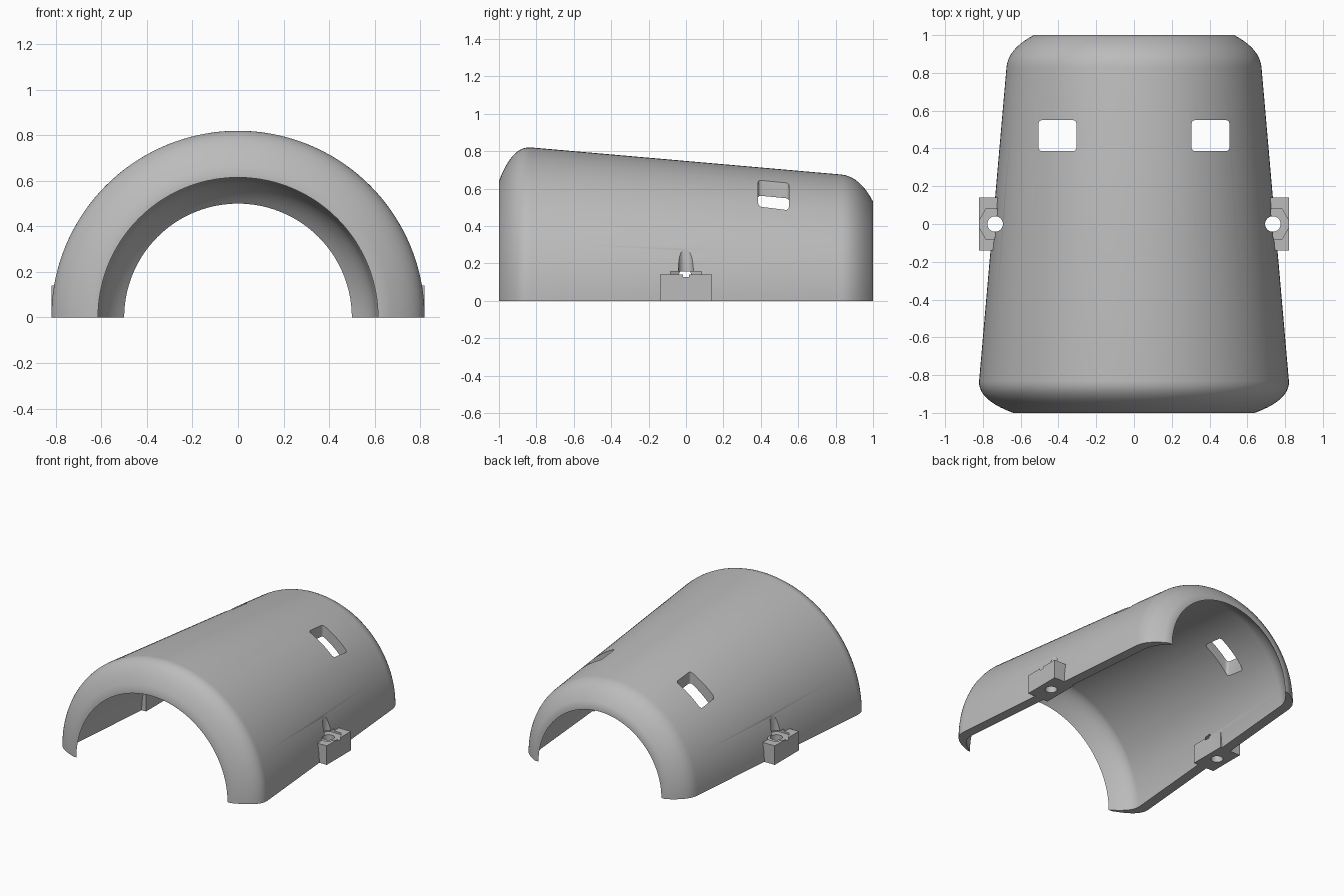
import bpy, bmesh
from math import pi, cos, sin
from mathutils import Vector

cube = bpy.data.objects.get("Cube")
if cube:
    bpy.data.objects.remove(cube)

grey = bpy.data.materials.new("plain_grey")
grey.use_nodes = True
colour = (0.5, 0.5, 0.5, 1)
grey.diffuse_color = colour
grey.node_tree.nodes["Principled BSDF"].inputs["Base Color"].default_value = colour


def make_object(name, bm):
    bmesh.ops.recalc_face_normals(bm, faces=bm.faces)
    mesh = bpy.data.meshes.new(name)
    bm.to_mesh(mesh)
    bm.free()
    mesh.materials.append(grey)
    obj = bpy.data.objects.new(name, mesh)
    bpy.context.collection.objects.link(obj)
    return obj


def bend(a, control, b, steps=10):
    """Rounded end of the wall profile as (y, radius) points."""
    a, control, b = Vector(a), Vector(control), Vector(b)
    ts = [i / steps for i in range(steps + 1)]
    return [a * (1 - t) ** 2 + control * 2 * t * (1 - t) + b * t * t for t in ts]


def prism(name, outline, z0, z1):
    bm = bmesh.new()
    base = bm.faces.new([bm.verts.new((x, y, z0)) for x, y in outline])
    top = bmesh.ops.extrude_face_region(bm, geom=[base])["geom"]
    verts = [v for v in top if isinstance(v, bmesh.types.BMVert)]
    bmesh.ops.translate(bm, verts=verts, vec=(0, 0, z1 - z0))
    return make_object(name, bm)


def polygon(cx, cy, radius, sides):
    return [(cx + radius * cos(2 * pi * i / sides), cy + radius * sin(2 * pi * i / sides))
            for i in range(sides)]


def rounded_rect(cx, cy, hx, hy, r, steps=4):
    points = []
    for q, (sx, sy) in enumerate([(1, 1), (-1, 1), (-1, -1), (1, -1)]):
        for i in range(steps + 1):
            a = (q + i / steps) * pi / 2
            points.append((cx + sx * (hx - r) + r * cos(a), cy + sy * (hy - r) + r * sin(a)))
    return points


def combine(target, tool, operation):
    mod = target.modifiers.new(operation.lower(), "BOOLEAN")
    mod.operation, mod.solver, mod.object = operation, "EXACT", tool
    bpy.context.view_layer.objects.active = target
    bpy.ops.object.modifier_apply(modifier=mod.name)
    bpy.data.objects.remove(tool)


# Half shell: tapered wall profile turned through half a circle about y
outer = bend((-1, 0.64), (-0.93, 0.828), (-0.83, 0.82)) + bend((0.83, 0.675), (0.93, 0.665), (1, 0.53))
inner = bend((1, 0.5), (0.92, 0.59), (0.83, 0.602)) + bend((-0.84, 0.746), (-0.92, 0.745), (-1, 0.615))
segments = 72
bm = bmesh.new()
rings = []
for s in range(segments + 1):
    a = pi * s / segments
    rings.append([bm.verts.new((p.y * cos(a), p.x, p.y * sin(a))) for p in outer + inner])
count = len(rings[0])
for r0, r1 in zip(rings, rings[1:]):
    for i in range(count):
        j = (i + 1) % count
        bm.faces.new((r0[i], r0[j], r1[j], r1[i]))
bm.faces.new(rings[0])
bm.faces.new(rings[-1])
shell = make_object("half_shell", bm)

for side in (-1, 1):
    cx = 0.735 * side
    # Clamp block on the lower edge
    block = [(cx + x, y) for x, y in ((-0.085, -0.14), (0.085, -0.14), (0.085, 0.14), (-0.085, 0.14))]
    combine(shell, prism("clamp_block", block, 0, 0.14), "UNION")
    # Nut pocket and bolt hole
    combine(shell, prism("nut_pocket", polygon(cx, 0, 0.095, 6), 0.127, 0.157), "DIFFERENCE")
    combine(shell, prism("bolt_hole", polygon(cx, 0, 0.041, 32), -0.1, 0.4), "DIFFERENCE")
    # Window cut straight down through the wall
    window = rounded_rect(0.405 * side, 0.468, 0.1, 0.082, 0.018)
    combine(shell, prism("window_cut", window, 0.3, 1), "DIFFERENCE")

bpy.ops.object.select_all(action="DESELECT")
shell.select_set(True)
bpy.context.view_layer.objects.active = shell
bpy.ops.object.shade_smooth_by_angle(angle=pi / 6)
